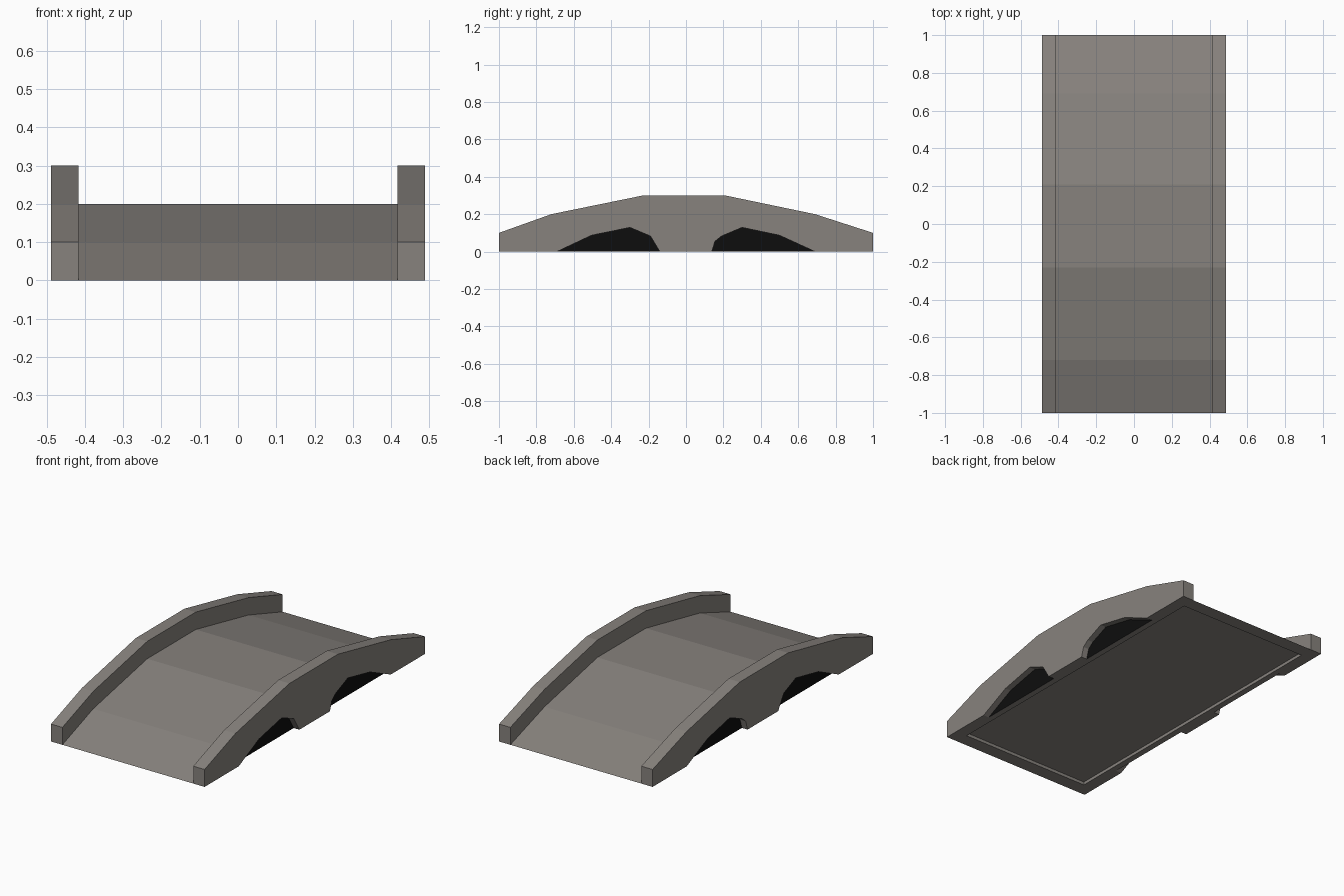
import bpy, bmesh

if "Cube" in bpy.data.objects:
    bpy.data.objects.remove(bpy.data.objects["Cube"])

HALF_W, INNER_X, RECESS_X = 0.488, 0.416, 0.452


def material(name, rgb):
    m = bpy.data.materials.new(name)
    m.diffuse_color = (*rgb, 1)
    m.use_nodes = True
    m.node_tree.nodes["Principled BSDF"].inputs["Base Color"].default_value = m.diffuse_color
    return m


STONE = material("grey stone", (0.242, 0.224, 0.206))
BLACK = material("arch black", (0.004, 0.004, 0.004))


def prism(name, profile, x0, x1, caps=True, black_x=None):
    """Extrude a (y, z) profile from x0 to x1; the cap at black_x is painted black."""
    bm = bmesh.new()
    rings = [[bm.verts.new((x, y, z)) for y, z in profile] for x in (x0, x1)]
    n = len(profile)
    for i in range(n):
        j = (i + 1) % n
        bm.faces.new((rings[0][i], rings[0][j], rings[1][j], rings[1][i]))
    if caps:
        for ring, x in zip(rings, (x0, x1)):
            f = bm.faces.new(ring)
            f.material_index = 1 if x == black_x else 0
    bmesh.ops.recalc_face_normals(bm, faces=bm.faces)
    me = bpy.data.meshes.new(name)
    bm.to_mesh(me)
    bm.free()
    me.materials.append(STONE)
    me.materials.append(BLACK)
    ob = bpy.data.objects.new(name, me)
    bpy.context.collection.objects.link(ob)
    return ob


# shared curve of the bridge: the deck follows it, the parapet is 0.1 higher
curve = [(-1, 0), (-0.72, 0.1), (-0.23, 0.2), (0.21, 0.2), (0.69, 0.1), (1, 0)]

# deck, with a shallow recess underneath
underside = [(1, 0), (0.92, 0), (0.92, 0.018), (-0.92, 0.018), (-0.92, 0)]
deck = prism("deck", curve[:-1] + underside, -INNER_X, INNER_X, caps=False)

# side walls with two recessed arches each
wall_profile = [(-1, 0)] + [(y, z + 0.1) for y, z in curve] + [(1, 0)]
arches = [
    [(-0.69, -0.05), (-0.69, 0), (-0.505, 0.087), (-0.3, 0.129), (-0.19, 0.083), (-0.14, 0), (-0.14, -0.05)],
    [(0.138, -0.05), (0.138, 0), (0.155, 0.055), (0.19, 0.083), (0.3, 0.129), (0.5, 0.087), (0.69, 0), (0.69, -0.05)],
]
for side, label in ((-1, "left"), (1, "right")):
    wall = prism(label + "_wall", wall_profile, side * INNER_X, side * HALF_W)
    cutters = []
    for k, arch in enumerate(arches):
        back = side * RECESS_X
        cut = prism("arch_cutter", arch, back, side * 0.6, black_x=back)
        cut.hide_render = True
        mod = wall.modifiers.new("arch_%d" % k, 'BOOLEAN')
        mod.operation, mod.solver, mod.object = 'DIFFERENCE', 'EXACT', cut
        cutters.append(cut)
    # bake the cuts and drop the cutters
    dg = bpy.context.evaluated_depsgraph_get()
    baked = bpy.data.meshes.new_from_object(wall.evaluated_get(dg))
    wall.modifiers.clear()
    wall.data = baked
    for cut in cutters:
        bpy.data.objects.remove(cut)
